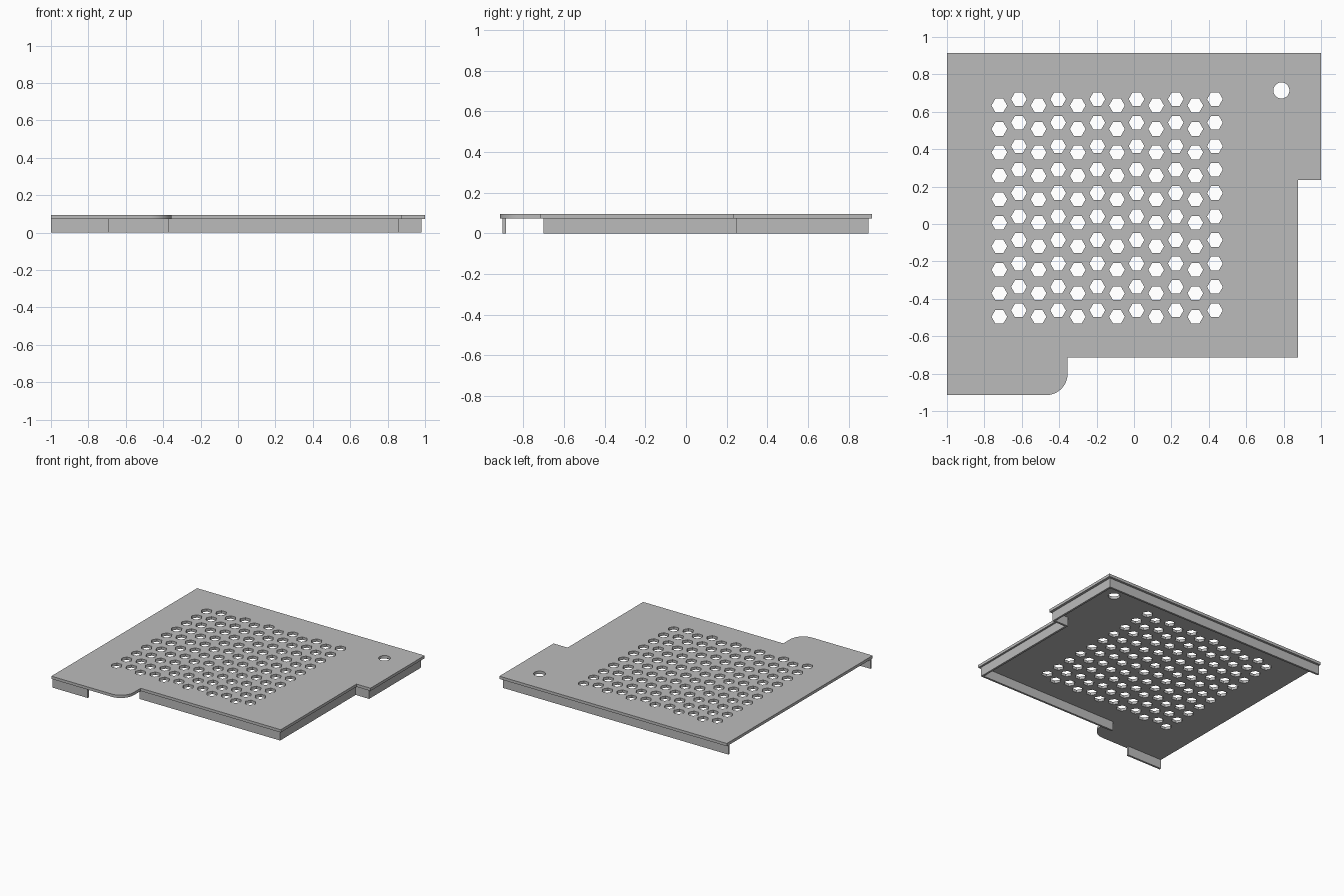
import bpy, bmesh, math
from mathutils import Vector

if "Cube" in bpy.data.objects:
    bpy.data.objects.remove(bpy.data.objects["Cube"], do_unlink=True)

SHEET_BOTTOM, SHEET_TOP = 0.073, 0.095
WALL = 0.016

# Single grey metal
metal = bpy.data.materials.new("grey metal")
metal.use_nodes = True
GREY = (0.5, 0.5, 0.5, 1)
metal.diffuse_color = GREY
metal.node_tree.nodes["Principled BSDF"].inputs["Base Color"].default_value = GREY


def ring(cx, cy, r, n):
    """Regular polygon with its first corner on +x."""
    return [(cx + r * math.cos(math.tau * i / n), cy + r * math.sin(math.tau * i / n))
            for i in range(n)]


def extruded(name, loops, z0, z1):
    """Fill an outline (first loop) with holes (other loops) and extrude it."""
    bm = bmesh.new()
    edges = []
    for loop in loops:
        vs = [bm.verts.new((x, y, z0)) for x, y in loop]
        edges += [bm.edges.new((v, vs[(i + 1) % len(vs)])) for i, v in enumerate(vs)]
    bmesh.ops.triangle_fill(bm, edges=edges, use_beauty=True, normal=(0, 0, 1))
    top = bmesh.ops.extrude_face_region(bm, geom=bm.faces[:], use_keep_orig=True)
    bmesh.ops.translate(bm, vec=(0, 0, z1 - z0),
                        verts=[g for g in top["geom"] if isinstance(g, bmesh.types.BMVert)])
    bmesh.ops.recalc_face_normals(bm, faces=bm.faces[:])
    mesh = bpy.data.meshes.new(name)
    bm.to_mesh(mesh)
    bm.free()
    mesh.materials.append(metal)
    obj = bpy.data.objects.new(name, mesh)
    bpy.context.collection.objects.link(obj)
    return obj


def wall_outline(path):
    """Thicken a right-angled path to its left by the wall thickness."""
    pts = [Vector(p) for p in path]
    sides = []
    for a, b in zip(pts, pts[1:]):
        d = (b - a).normalized()
        sides.append(Vector((-d.y, d.x)))
    inner = []
    for i, p in enumerate(pts):
        if i == 0 or i == len(pts) - 1:
            shift = sides[0] if i == 0 else sides[-1]
        else:
            shift = sides[i - 1] + sides[i]
        inner.append(p + shift * WALL)
    return [tuple(p) for p in pts + inner[::-1]]


# Sheet outline with a rounded tab corner at the front
R = 0.115
tab_corner = [(-0.355 - R + R * math.sin(t), -0.915 + R - R * math.cos(t))
              for t in (math.pi / 2 * i / 16 for i in range(17))]
outline = [(-1, -0.915)] + tab_corner + [
    (-0.355, -0.715), (0.877, -0.715), (0.877, 0.235),
    (1, 0.235), (1, 0.915), (-1, 0.915)]

# Staggered hexagonal vents and one round screw hole
holes = [ring(-0.72 + 0.1048 * col, -0.496 + 0.1255 * row + 0.034 * (col % 2), 0.042, 6)
         for col in range(12) for row in range(10)]
holes.append(ring(0.788, 0.714, 0.043, 32))
sheet = extruded("perforated_sheet", [outline] + holes, SHEET_BOTTOM, SHEET_TOP)

# Folded edges under the sheet; the left side stays open
extruded("main_flange", [wall_outline([
    (-0.375, -0.702), (0.862, -0.702), (0.862, 0.247),
    (0.98, 0.247), (0.98, 0.897), (-1, 0.897)])], 0, SHEET_BOTTOM)
extruded("front_tab_flange", [wall_outline([(-1, -0.903), (-0.69, -0.903)])], 0, SHEET_BOTTOM)

# Smooth the round corner and the screw hole, keeping folds and hexagons sharp
bpy.ops.object.select_all(action="DESELECT")
sheet.select_set(True)
bpy.context.view_layer.objects.active = sheet
bpy.ops.object.shade_smooth_by_angle(angle=math.radians(30))
